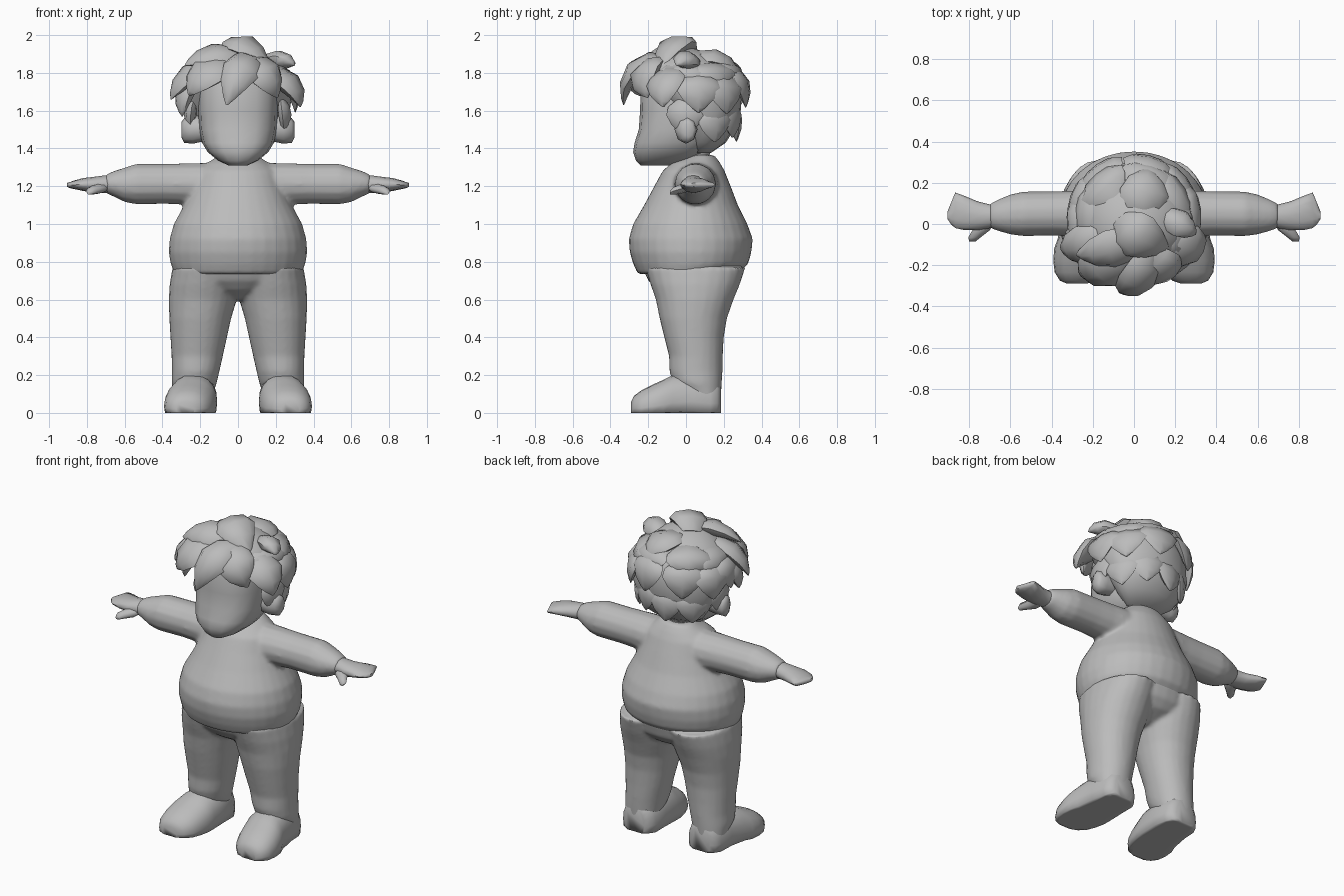
import bpy, bmesh, math, random
from mathutils import Vector

random.seed(4)
mat = bpy.data.materials.new("plain_grey")
mat.diffuse_color = (0.5, 0.5, 0.5, 1)


def activate(obs):
    bpy.ops.object.select_all(action='DESELECT')
    for ob in obs:
        ob.select_set(True)
    bpy.context.view_layer.objects.active = obs[0]


def skin(name, loops, angle=60):
    """Skin a list of point loops into a closed, smooth-shaded mesh."""
    bm = bmesh.new()
    rows = [[bm.verts.new(p) for p in loop] for loop in loops]
    n = len(rows[0])
    for a, b in zip(rows, rows[1:]):
        for i in range(n):
            j = (i + 1) % n
            bm.faces.new((a[i], a[j], b[j], b[i]))
    bm.faces.new(rows[0])
    bm.faces.new(rows[-1])
    bmesh.ops.recalc_face_normals(bm, faces=bm.faces)
    me = bpy.data.meshes.new(name)
    bm.to_mesh(me)
    bm.free()
    me.materials.append(mat)
    ob = bpy.data.objects.new(name, me)
    bpy.context.collection.objects.link(ob)
    activate([ob])
    bpy.ops.object.shade_smooth_by_angle(angle=math.radians(angle))
    return ob


def loft(name, axis, rings, side=1, n=16, power=1.0, angle=60):
    """Rings are (position, min_a, max_a, min_b, max_b) across the axis."""
    loops = []
    for p, a0, a1, b0, b1 in rings:
        loop = []
        for i in range(n):
            t = 2 * math.pi * i / n
            c, s = math.cos(t), math.sin(t)
            a = (a0 + a1) / 2 + (a1 - a0) / 2 * math.copysign(abs(c) ** power, c)
            b = (b0 + b1) / 2 + (b1 - b0) / 2 * math.copysign(abs(s) ** power, s)
            x, y, z = {'X': (p, a, b), 'Y': (a, p, b), 'Z': (a, b, p)}[axis]
            loop.append((x * side, y, z))
        loops.append(loop)
    return skin(name, loops, angle)


def fuse(obs, rounds=6):
    """Join overlapping parts into one garment with soft blends."""
    activate(obs)
    bpy.ops.object.join()
    ob = obs[0]
    rm = ob.modifiers.new("fuse", 'REMESH')
    rm.mode, rm.voxel_size, rm.use_smooth_shade = 'VOXEL', 0.012, True
    sm = ob.modifiers.new("soften", 'SMOOTH')
    sm.factor, sm.iterations = 0.5, rounds


def lock(name, base, mid, tip, width, thick=0.05):
    """Leaf-shaped hair lock bent along a curve, bulging away from the head."""
    base, mid, tip = Vector(base), Vector(mid), Vector(tip)
    centre = Vector((0, 0.03, 1.62))
    loops = []
    for t, w in ((0, .5), (.25, .9), (.5, 1), (.75, .72), (.92, .32), (1, .05)):
        p = base * (1 - t) ** 2 + mid * 2 * t * (1 - t) + tip * t * t
        d = ((mid - base) * (1 - t) + (tip - mid) * t).normalized()
        u = d.cross(p - centre).normalized()
        v = u.cross(d).normalized()
        loops.append([p + u * width * w * math.cos(k * math.pi / 4)
                      + v * thick * w * math.sin(k * math.pi / 4) for k in range(8)])
    return skin(name, loops, 55)


# Shirt body with round belly and hem
shirt = [loft("shirt", 'Z', [
    (0.735, -.335, .335, -.255, .275),
    (0.79, -.357, .357, -.28, .33), (0.85, -.367, .367, -.298, .346),
    (0.92, -.362, .362, -.303, .354), (1.0, -.34, .34, -.28, .325),
    (1.1, -.285, .285, -.222, .275), (1.2, -.24, .24, -.168, .237),
    (1.28, -.215, .215, -.125, .205), (1.325, -.16, .16, -.075, .18),
    (1.365, -.10, .10, .02, .15)], n=32, power=.98)]
# Trouser seat
seat = [loft("trousers", 'Z', [
    (0.60, -.06, .06, -.07, .14), (0.65, -.22, .22, -.155, .24),
    (0.70, -.32, .32, -.20, .285), (0.79, -.335, .335, -.24, .31)], n=32, power=.95)]
# Neck and front of the collar
loft("neck", 'Z', [(1.26, -.09, .09, -.08, .12), (1.45, -.09, .09, -.07, .13)])
skin("collar", [[(r * math.cos(a), .02 + .85 * r * math.sin(a),
                  h + .3 * r * math.sin(a)) for a in
                 (2 * math.pi * i / 16 for i in range(16))]
                for r, h in ((.13, 1.28), (.13, 1.30), (.12, 1.315), (.10, 1.30))])

for side, tag in ((-1, "right"), (1, "left")):
    # Sleeve, flared into the shoulder
    shirt.append(loft(tag + "_sleeve", 'X', [
        (.06, -.045, .165, 1.10, 1.325), (.18, -.072, .175, 1.092, 1.325),
        (.27, -.064, .165, 1.10, 1.323), (.38, -.058, .16, 1.105, 1.32),
        (.54, -.06, .158, 1.103, 1.32), (.60, -.052, .145, 1.115, 1.30),
        (.66, -.035, .12, 1.145, 1.28), (.70, -.02, .10, 1.163, 1.262)], side, 14))
    # Hand and thumb
    loft(tag + "_hand", 'X', [
        (.64, -.02, .10, 1.165, 1.255), (.70, -.02, .095, 1.163, 1.258),
        (.76, -.03, .11, 1.165, 1.25), (.82, -.03, .135, 1.175, 1.243),
        (.868, -.02, .153, 1.185, 1.23), (.89, .0, .10, 1.19, 1.222),
        (.906, .025, .06, 1.197, 1.217)], side, 12)
    loft(tag + "_thumb", 'Y', [
        (.03, .67, .77, 1.175, 1.225), (-.03, .70, .785, 1.16, 1.21),
        (-.065, .745, .805, 1.155, 1.195), (-.085, .77, .80, 1.155, 1.175)], side, 8)
    # Trouser leg, sagging at the heel
    seat.append(loft(tag + "_trouser_leg", 'Z', [
        (.07, .14, .335, .03, .184), (.16, .112, .352, -.07, .19),
        (.22, .098, .35, -.088, .193), (.30, .08, .352, -.09, .195),
        (.40, .058, .358, -.115, .20), (.50, .036, .364, -.14, .217),
        (.60, .006, .367, -.16, .252), (.68, -.005, .362, -.188, .285),
        (.77, -.01, .347, -.215, .315)], side, 24, .95))
    # Shoe: rounded toe turned slightly outwards, widest at the flat sole
    shoe = loft(tag + "_shoe", 'Y', [
        (-.29, .23, .325, -.02, .06), (-.275, .185, .36, -.04, .09),
        (-.235, .15, .385, -.07, .12), (-.18, .128, .392, -.08, .148),
        (-.12, .115, .388, -.09, .175), (-.07, .11, .37, -.09, .20),
        (.04, .11, .352, -.09, .21), (.13, .118, .34, -.09, .19),
        (.165, .135, .325, -.08, .18), (.185, .165, .295, -.05, .15)], side, 20, .9, 50)
    for v in shoe.data.vertices:
        v.co.z = max(v.co.z, 0)
    # Ear
    loft(tag + "_ear", 'X', [
        (.17, -.06, .06, 1.44, 1.57), (.24, -.06, .06, 1.425, 1.575),
        (.285, -.04, .055, 1.43, 1.56), (.30, -.01, .04, 1.46, 1.54)], side, 8)

fuse(shirt)
fuse(seat)

# Face and jaw
loft("face", 'Z', [
    (1.31, -.05, .05, -.24, -.08), (1.335, -.105, .105, -.265, .03),
    (1.38, -.16, .16, -.28, .10), (1.43, -.19, .19, -.272, .14),
    (1.50, -.205, .205, -.25, .17), (1.60, -.21, .21, -.243, .18),
    (1.72, -.21, .21, -.24, .18), (1.80, -.19, .19, -.21, .16)], n=16, power=.8)

# Hair mass over the back and crown
loft("hair_cap", 'Z', [
    (1.375, -.11, .11, .02, .13), (1.43, -.19, .19, .0, .21),
    (1.50, -.24, .24, -.03, .255), (1.60, -.275, .275, -.09, .29),
    (1.70, -.285, .285, -.19, .295), (1.78, -.27, .27, -.235, .275),
    (1.85, -.215, .215, -.20, .21), (1.90, -.14, .14, -.14, .13),
    (1.93, -.06, .06, -.09, .04)], n=16)

# Fringe, side and crown locks
locks = [
    ("fringe_centre", (.10, -.10, 1.86), (.01, -.33, 1.88), (-.06, -.33, 1.63), .10),
    ("fringe_right", (-.02, -.10, 1.86), (-.19, -.27, 1.83), (-.26, -.24, 1.68), .12),
    ("fringe_outer", (-.08, -.04, 1.84), (-.28, -.13, 1.84), (-.355, -.12, 1.66), .10),
    ("fringe_left", (.04, -.12, 1.86), (.16, -.28, 1.83), (.21, -.20, 1.67), .11),
    ("fringe_left_outer", (.12, -.06, 1.81), (.31, -.13, 1.78), (.33, -.12, 1.62), .11),
    ("right_temple", (-.22, -.02, 1.78), (-.30, -.09, 1.72), (-.295, -.11, 1.57), .08),
    ("swept_tuft", (.05, -.06, 1.88), (-.12, -.14, 1.93), (-.28, -.15, 1.84), .10),
    ("top_tuft", (-.06, .02, 1.91), (.0, -.07, 2.02), (.17, -.13, 1.83), .115),
    ("left_tuft", (.12, .05, 1.83), (.24, .0, 1.90), (.30, -.05, 1.84), .07),
    ("crown_tuft", (.03, .0, 1.85), (.05, .17, 1.92), (.07, .27, 1.81), .12)]
for name, base, mid, tip, width in locks:
    lock(name, base, mid, tip, width, .05)

# Layered, uneven locks around the sides and back
for row, (count, r0, r1, z0, zm, z1, w) in enumerate((
        (5, .14, .27, 1.85, 1.84, 1.72, .13),
        (6, .23, .305, 1.79, 1.76, 1.60, .12),
        (6, .235, .25, 1.64, 1.58, 1.45, .10))):
    for i in range(count):
        a = math.radians(-12 + 205 * (i + .5 * (row % 2)) / (count - .5)
                         + random.uniform(-7, 7))
        c, s = math.cos(a), math.sin(a)
        dz = random.uniform(-.02, .02)
        lock(f"hair_row{row + 1}_{i + 1}", (c * r0, .03 + s * r0 * .9, z0 + dz),
             (c * (r1 + .01), .03 + s * (r1 + .01) * .93, zm + dz),
             (c * r1, .03 + s * r1 * .96, z1 + dz), w, .035)
